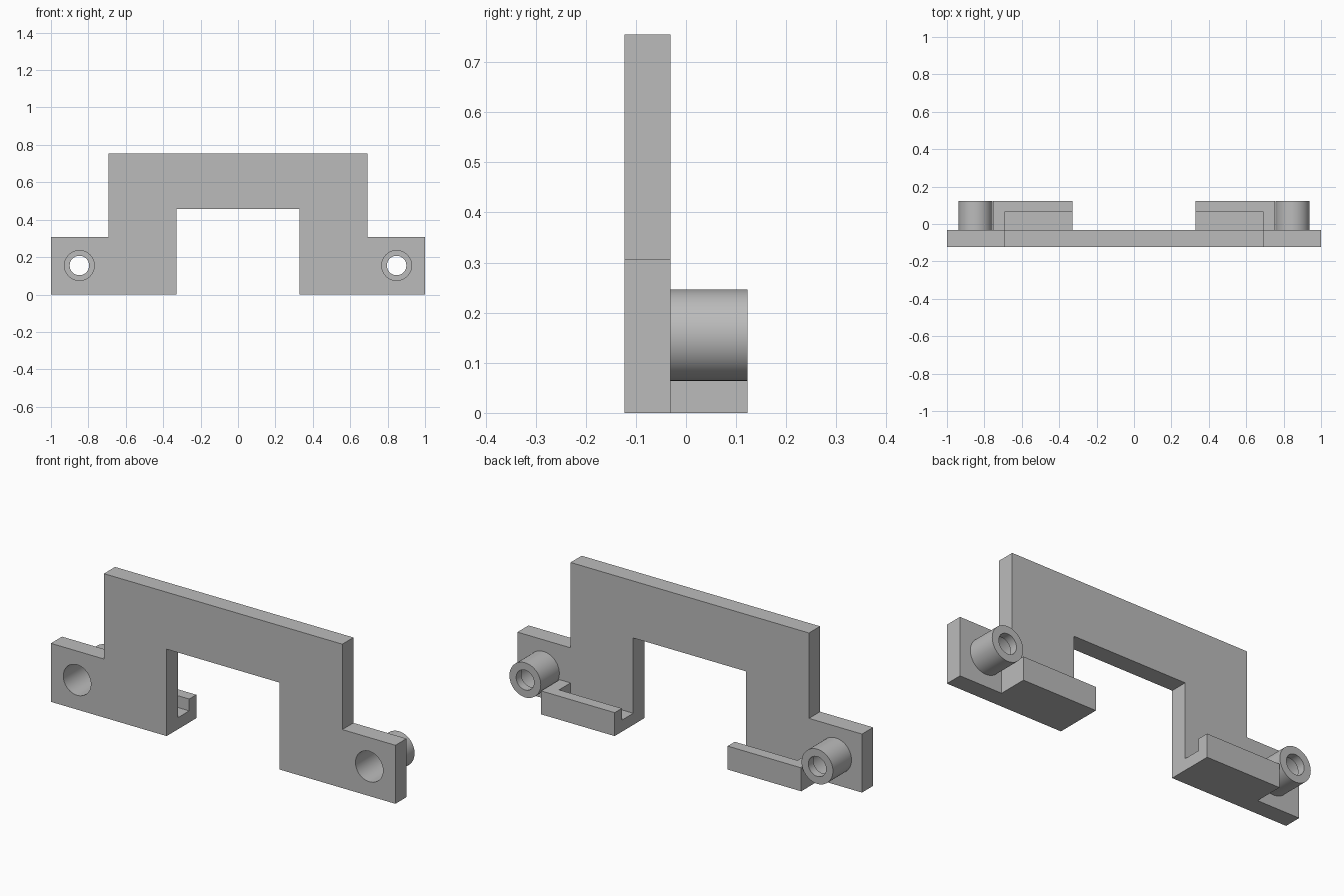
import bpy, bmesh, math
from mathutils import Matrix, Vector

cube = bpy.data.objects.get("Cube")
if cube:
    bpy.data.objects.remove(cube, do_unlink=True)

grey = bpy.data.materials.new("plain grey")
grey.use_nodes = True
colour = (0.5, 0.5, 0.5, 1)
grey.diffuse_color = colour
grey.node_tree.nodes["Principled BSDF"].inputs["Base Color"].default_value = colour

# Shared dimensions
FRONT, MID, BACK = -0.123, -0.031, 0.123
LEG, STEP = 0.328, 0.692
HOLE_X, HOLE_Z = 0.848, 0.155
BORE, RECESS, BOSS = 0.052, 0.08, 0.091
SEGMENTS = 64


def finish(name, bm):
    bmesh.ops.recalc_face_normals(bm, faces=bm.faces)
    mesh = bpy.data.meshes.new(name)
    bm.to_mesh(mesh)
    bm.free()
    mesh.materials.append(grey)
    obj = bpy.data.objects.new(name, mesh)
    bpy.context.collection.objects.link(obj)
    bpy.ops.object.select_all(action="DESELECT")
    obj.select_set(True)
    bpy.context.view_layer.objects.active = obj
    bpy.ops.object.shade_smooth_by_angle(angle=math.radians(30))
    return obj


def extrude(name, loops, to_3d, depth):
    """Fill nested outlines and extrude them along a vector."""
    bm = bmesh.new()
    for loop in loops:
        verts = [bm.verts.new(to_3d(a, b)) for a, b in loop]
        for i, v in enumerate(verts):
            bm.edges.new((verts[i - 1], v))
    bmesh.ops.triangle_fill(bm, edges=bm.edges[:], use_beauty=True)
    out = bmesh.ops.extrude_face_region(bm, geom=bm.faces[:], use_keep_orig=True)
    moved = [g for g in out["geom"] if isinstance(g, bmesh.types.BMVert)]
    bmesh.ops.translate(bm, verts=moved, vec=Vector(depth))
    return finish(name, bm)


def circle(cx, cz, r):
    angles = [2 * math.pi * i / SEGMENTS for i in range(SEGMENTS)]
    return [(cx + r * math.cos(a), cz + r * math.sin(a)) for a in angles]


# Stepped arch plate with two screw holes
half = [(LEG, 0.456), (LEG, 0), (1, 0), (1, 0.307), (STEP, 0.307), (STEP, 0.755)]
outline = half + [(-x, z) for x, z in reversed(half)]
holes = [circle(s * HOLE_X, HOLE_Z, RECESS) for s in (1, -1)]
extrude("arch_plate", [outline] + holes,
        lambda x, z: (x, FRONT, z), (0, MID - FRONT, 0))

# Half section of the screw boss: radius, y
section = [(BOSS, MID), (BOSS, BACK), (BORE, BACK), (BORE, 0.08),
           (RECESS, 0.08), (RECESS, MID)]

# Rim round the tray channel, and the channel floor
OUTER, RIM_Y = 0.755, 0.064
rim = [(LEG, RIM_Y), (LEG, BACK), (OUTER, BACK), (OUTER, MID),
       (STEP, MID), (STEP, RIM_Y)]
floor = [(LEG, MID), (STEP, MID), (STEP, RIM_Y), (LEG, RIM_Y)]

for side, s in (("left", 1), ("right", -1)):
    flat = lambda x, y: (s * x, y, 0)
    extrude(side + "_tray_rim", [rim], flat, (0, 0, 0.123))
    extrude(side + "_tray_floor", [floor], flat, (0, 0, 0.061))

    # Hollow screw boss, turned about the y axis
    bm = bmesh.new()
    verts = [bm.verts.new((r, y, 0)) for r, y in section]
    edges = [bm.edges.new((verts[i - 1], v)) for i, v in enumerate(verts)]
    bmesh.ops.spin(bm, geom=verts + edges, cent=(0, 0, 0), axis=(0, 1, 0),
                   angle=2 * math.pi, steps=SEGMENTS)
    bmesh.ops.remove_doubles(bm, verts=bm.verts[:], dist=0.0001)
    bmesh.ops.transform(bm, verts=bm.verts[:],
                        matrix=Matrix.Translation((s * HOLE_X, 0, HOLE_Z)))
    finish(side + "_screw_boss", bm)
